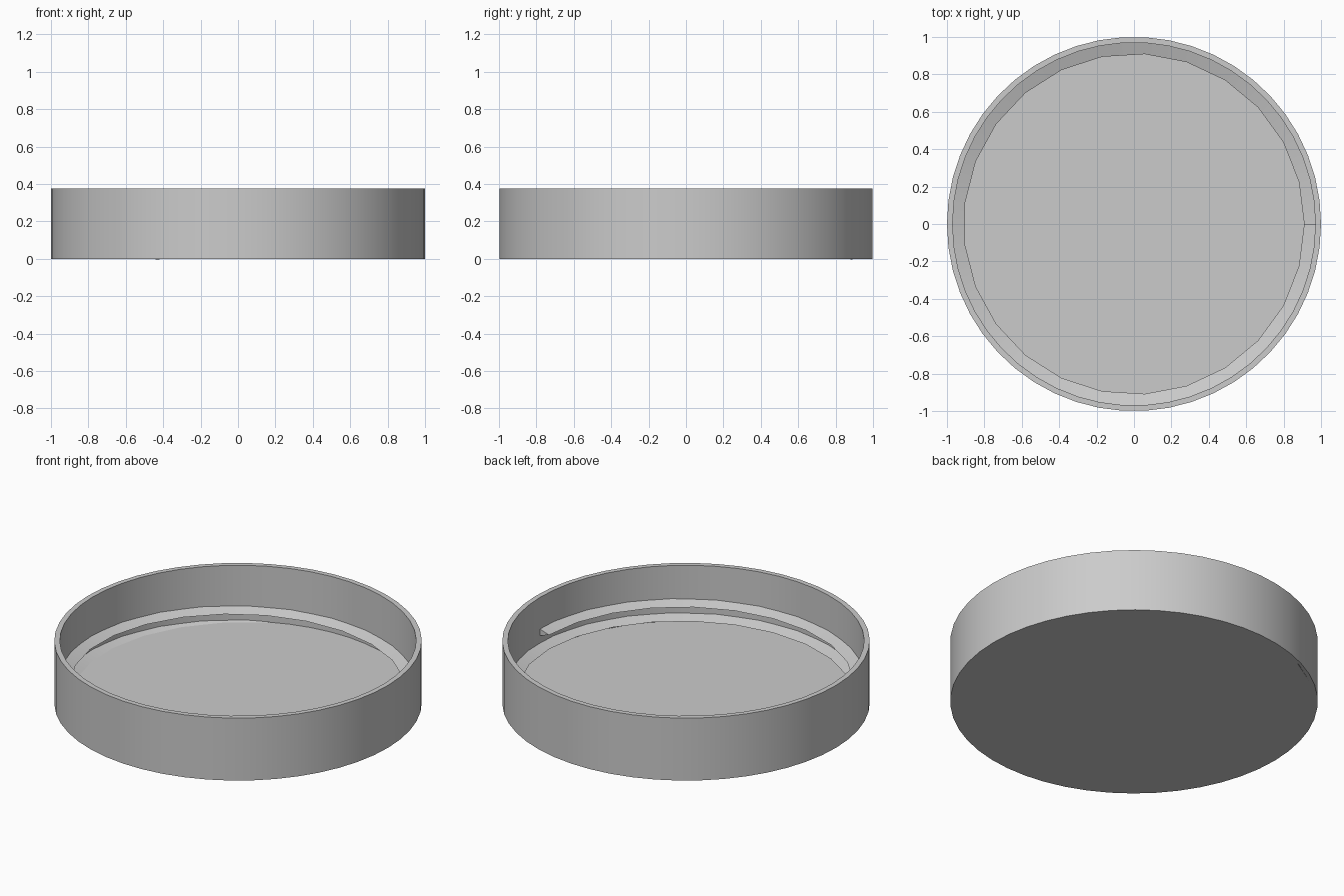
import bpy
import bmesh
from math import cos, sin, radians, tau

RADIUS, BORE = 1.0, 0.97          # outer and inner wall radius
HEIGHT, FLOOR = 0.375, 0.04       # rim height and floor thickness
SIDES = 50

# Remove the default cube
cube = bpy.data.objects.get("Cube")
if cube:
    bpy.data.objects.remove(cube, do_unlink=True)

# One plain grey plastic
grey = bpy.data.materials.new("grey_plastic")
grey.use_nodes = True
color = (0.6, 0.6, 0.6, 1.0)
grey.diffuse_color = color
grey.node_tree.nodes["Principled BSDF"].inputs["Base Color"].default_value = color


def skin(name, sections, closed_path, closed_section, angle):
    """Bridge a list of cross-sections into a mesh and cap the open ends."""
    bm = bmesh.new()
    rows = [[bm.verts.new(p) for p in sec] for sec in sections]
    n = len(rows[0])
    pairs = list(zip(rows, rows[1:]))
    if closed_path:
        pairs.append((rows[-1], rows[0]))
    for a, b in pairs:
        for i in range(n if closed_section else n - 1):
            j = (i + 1) % n
            bm.faces.new((a[i], b[i], b[j], a[j]))
    if closed_path:
        # discs closing the first and last rings of a turned profile
        bm.faces.new([r[0] for r in rows])
        bm.faces.new([r[-1] for r in rows])
    else:
        bm.faces.new(rows[0])
        bm.faces.new(rows[-1])
    bmesh.ops.recalc_face_normals(bm, faces=bm.faces)
    mesh = bpy.data.meshes.new(name)
    bm.to_mesh(mesh)
    bm.free()
    mesh.materials.append(grey)
    obj = bpy.data.objects.new(name, mesh)
    bpy.context.collection.objects.link(obj)
    bpy.ops.object.select_all(action='DESELECT')
    obj.select_set(True)
    bpy.context.view_layer.objects.active = obj
    bpy.ops.object.shade_smooth_by_angle(angle=radians(angle))
    return obj


def around(profile, angle, lift=0.0):
    """Place a (radius, height) profile at an angle about the z axis."""
    return [(r * cos(angle), r * sin(angle), z + lift) for r, z in profile]


# Shallow cup: underside, outer wall, rim, inner wall and floor
cup = [(RADIUS, 0), (RADIUS, HEIGHT), (BORE, HEIGHT), (BORE, FLOOR)]
skin("lid_cup", [around(cup, tau * i / SIDES) for i in range(SIDES)],
     True, False, 30)

# Screw thread: triangular ridge climbing the inner wall, ending at angle zero
STEPS_PER_TURN, STEPS = 25, 42
PITCH, TOP = 0.085, 0.165
ridge = [(0.985, -0.025), (0.91, 0), (0.985, 0.025)]
thread = []
for i in range(STEPS + 1):
    turns = (i - STEPS) / STEPS_PER_TURN
    thread.append(around(ridge, tau * turns, TOP + PITCH * turns))
skin("screw_thread", thread, False, True, 30)
